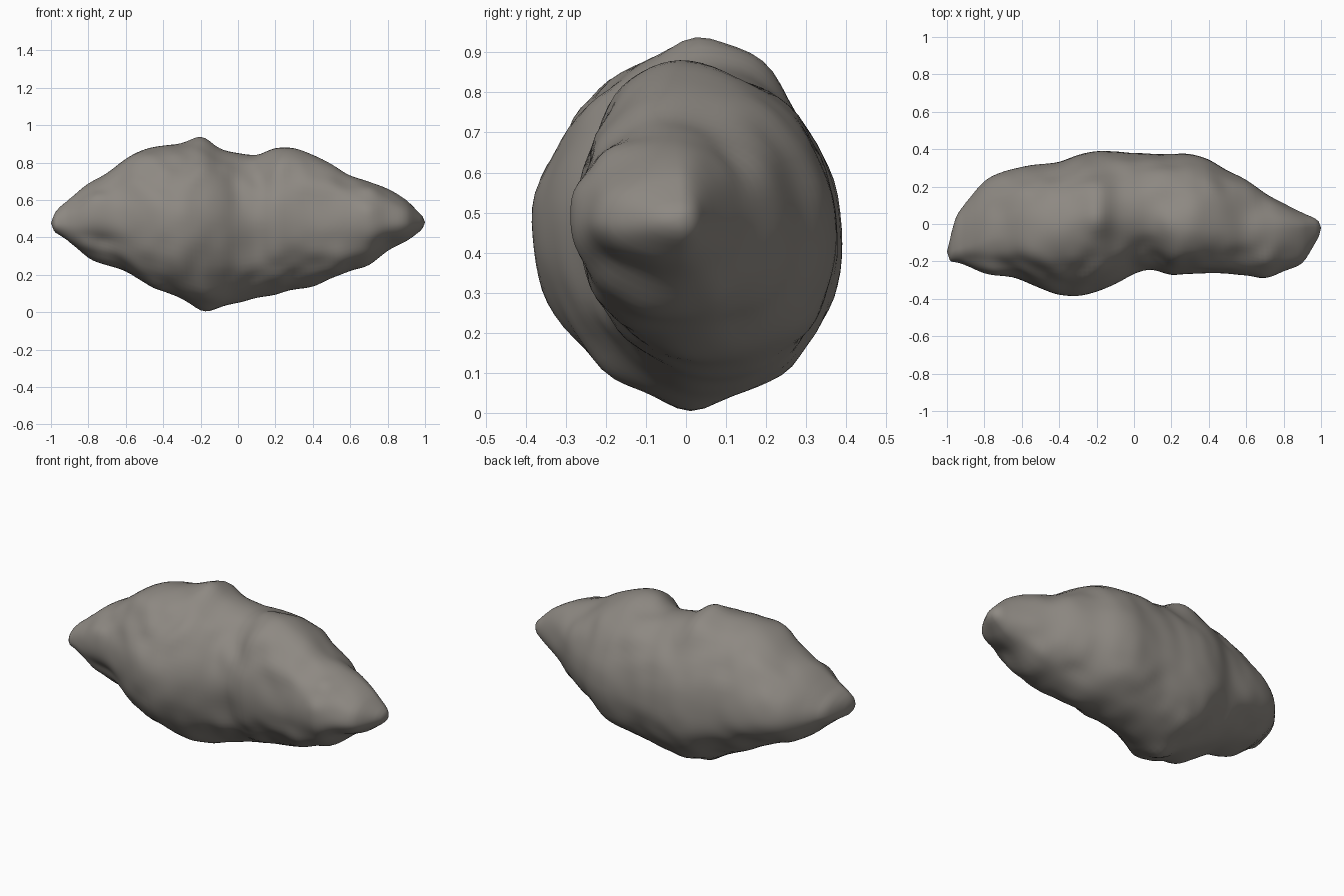
import bpy, bmesh, math
from mathutils import Vector, noise

if "Cube" in bpy.data.objects:
    bpy.data.objects.remove(bpy.data.objects["Cube"])

# Outline of the rock along its length: x, z top, z bottom, y front, y back
OUTLINE = [
    (-0.985, .525, .43, -.20, -.08), (-0.95, .565, .41, -.205, .04),
    (-0.9, .605, .375, -.22, .11), (-0.8, .69, .29, -.265, .23),
    (-0.7, .745, .25, -.285, .28), (-0.6, .82, .215, -.30, .305),
    (-0.5, .87, .16, -.335, .32), (-0.4, .89, .115, -.375, .335),
    (-0.3, .90, .075, -.385, .37), (-0.2, .90, .04, -.36, .39),
    (-0.1, .87, .035, -.32, .39), (0.0, .85, .05, -.265, .38),
    (0.1, .845, .075, -.245, .375), (0.2, .88, .09, -.275, .375),
    (0.3, .875, .12, -.27, .375), (0.4, .84, .14, -.265, .345),
    (0.5, .80, .18, -.265, .285), (0.6, .745, .22, -.275, .235),
    (0.7, .70, .25, -.29, .165), (0.8, .66, .33, -.255, .11),
    (0.9, .60, .38, -.21, .06), (0.97, .53, .43, -.10, .03)]
TIPS = (Vector((-1, -.16, .475)), Vector((1, -.015, .48)))

# Where the crest, keel and side ridges run: x, y crest, y keel, z front, z back
RIDGES = [
    (-1.0, -.15, -.15, .47, .48), (-0.7, -.06, -.06, .48, .46),
    (-0.45, -.03, -.06, .48, .43), (-0.18, .03, .01, .47, .42),
    (0.1, .06, .05, .47, .43), (0.25, .01, .06, .47, .43),
    (0.6, -.03, -.02, .47, .46), (1.0, -.015, -.015, .48, .48)]

# Dents (negative) and bumps: centre, radius, height
DENTS = [
    ((-.19, .02, .92), .08, .045), ((-.19, .16, .87), .09, .03),
    ((-.18, .01, .03), .08, .035), ((-.45, -.17, .13), .08, .035),
    ((-.72, -.25, .37), .10, -.03), ((-.50, -.31, .57), .11, .015),
    ((-.30, -.32, .72), .15, -.025), ((.02, -.22, .70), .11, -.02),
    ((.22, -.22, .30), .13, -.02), ((.20, .14, .87), .09, -.03),
    ((-.08, -.10, .80), .10, -.02), ((.55, .04, .72), .10, -.025),
    ((.62, .17, .60), .10, .015), ((.78, -.20, .36), .09, -.02)]


def sample(table, x):
    """Smooth interpolation of all table columns at x."""
    i = 0
    while i < len(table) - 2 and x > table[i + 1][0]:
        i += 1
    p0, p1 = table[max(i - 1, 0)], table[i]
    p2, p3 = table[i + 1], table[min(i + 2, len(table) - 1)]
    h = p2[0] - p1[0]
    t = (x - p1[0]) / h
    out = []
    for k in range(1, len(p1)):
        m1 = (p2[k] - p0[k]) / (p2[0] - p0[0]) * h
        m2 = (p3[k] - p1[k]) / (p3[0] - p1[0]) * h
        out.append((2*t**3 - 3*t**2 + 1) * p1[k] + (t**3 - 2*t**2 + t) * m1
                   + (3*t**2 - 2*t**3) * p2[k] + (t**3 - t**2) * m2)
    return out


def ring_point(x, a):
    zt, zb, yf, yb = sample(OUTLINE, x)
    yc, yk, zf, zk = sample(RIDGES, x)
    c, s = math.cos(a), math.sin(a)
    # each quarter is an ellipse between two ridges
    y0 = yc if s >= 0 else yk
    z0 = zk if c >= 0 else zf
    y0 = min(max(y0, yf + .02), yb - .02)
    p = Vector((x, y0 + c * (yb - y0 if c >= 0 else y0 - yf),
                z0 + s * (zt - z0 if s >= 0 else z0 - zb)))
    out = Vector((0, c, s))
    d = sum(h * math.exp(-((p - Vector(q)).length / r) ** 2) for q, r, h in DENTS)
    # rough stone surface, fading out on the outline, calmer at the back
    fade = (.25 + .75 * math.sin(2 * a) ** 2) * min(1, (1 - abs(x)) * 4)
    fade *= .7 if c > 0 else 1
    d += fade * (.022 * noise.noise(p * 5) + .018 * noise.noise(p * 10))
    return p + out * d


SEG = 72
xs = []
for (a, *_), (b, *_) in zip(OUTLINE, OUTLINE[1:]):
    xs += [a + (b - a) * k / 4 for k in range(4)]
xs += [OUTLINE[-1][0], .988]

bm = bmesh.new()
rings = []
for x in xs:
    if x > .98:  # rounded nose
        ring = [TIPS[1].lerp(ring_point(.97, math.tau * j / SEG), .68) for j in range(SEG)]
        for p in ring:
            p.x = x
    else:
        ring = [ring_point(x, math.tau * j / SEG) for j in range(SEG)]
    rings.append([bm.verts.new(p) for p in ring])
for r, q in zip(rings, rings[1:]):
    for j in range(SEG):
        k = (j + 1) % SEG
        bm.faces.new((r[j], r[k], q[k], q[j]))
for tip, r in zip(TIPS, (rings[0], rings[-1])):
    v = bm.verts.new(tip)
    for j in range(SEG):
        bm.faces.new((v, r[j], r[(j + 1) % SEG]))
# soften the seams between the quarters
for _ in range(2):
    bmesh.ops.smooth_vert(bm, verts=bm.verts, factor=.4,
                          use_axis_x=False, use_axis_y=True, use_axis_z=True)
bmesh.ops.recalc_face_normals(bm, faces=bm.faces)
for f in bm.faces:
    f.smooth = True

mesh = bpy.data.meshes.new("asteroid")
bm.to_mesh(mesh)
bm.free()
rock = bpy.data.objects.new("asteroid", mesh)
bpy.context.collection.objects.link(rock)

# Dark warm grey stone
mat = bpy.data.materials.new("stone")
mat.diffuse_color = (.27, .25, .225, 1)
mat.use_nodes = True
mat.node_tree.nodes["Principled BSDF"].inputs["Base Color"].default_value = mat.diffuse_color
mesh.materials.append(mat)
